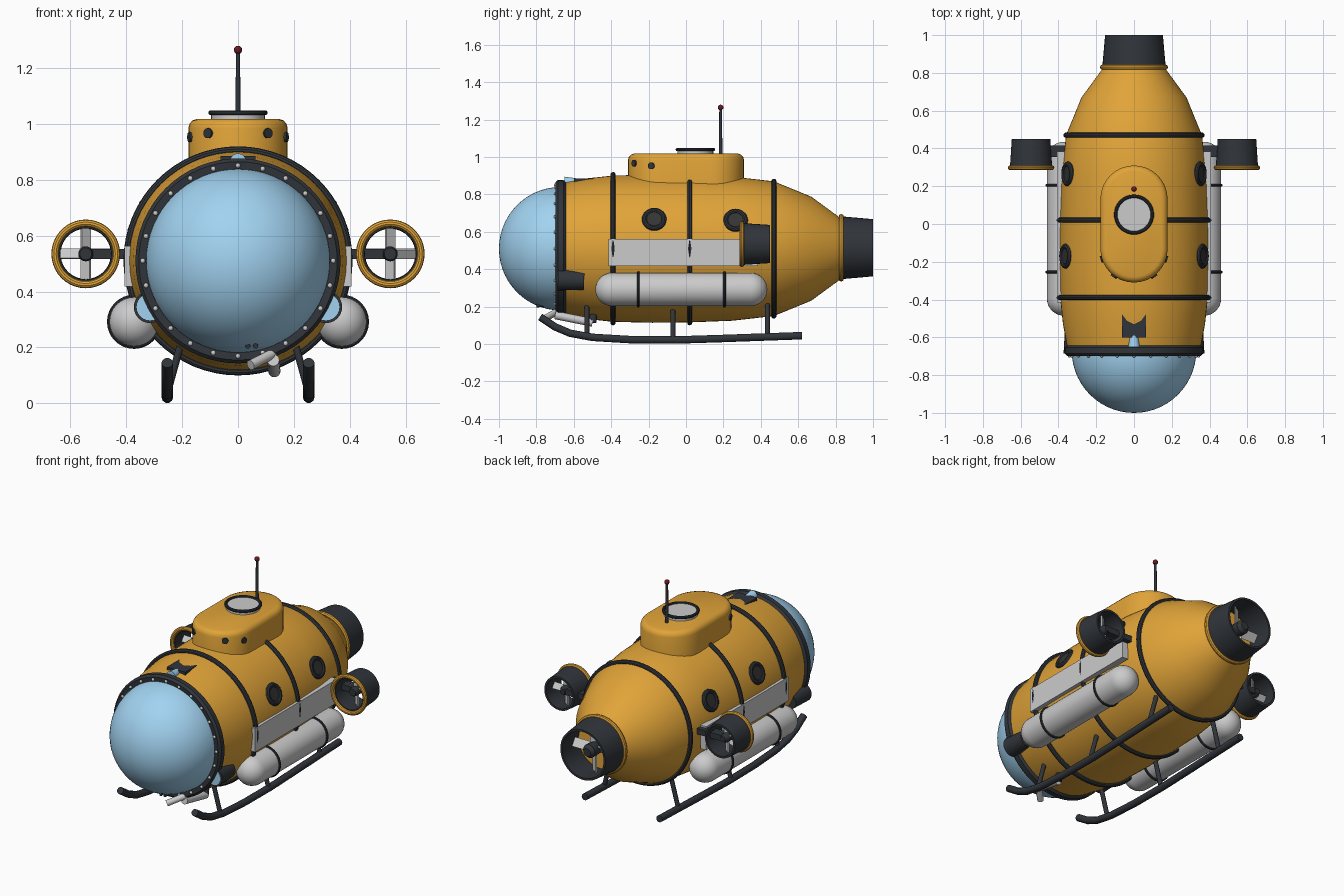
import bpy, bmesh
from math import sin, cos, pi, radians
from mathutils import Vector, Matrix

if "Cube" in bpy.data.objects:
    bpy.data.objects.remove(bpy.data.objects["Cube"])


def mat(name, c):
    m = bpy.data.materials.new(name)
    m.diffuse_color = (*c, 1)
    m.use_nodes = True
    m.node_tree.nodes["Principled BSDF"].inputs["Base Color"].default_value = m.diffuse_color
    return m


YELLOW = mat("yellow_paint", (0.75, 0.37, 0.04))
DARK = mat("dark_rubber", (0.03, 0.035, 0.042))
GLASS = mat("blue_glass", (0.36, 0.65, 0.88))
PANE = mat("dark_pane", (0.035, 0.035, 0.035))
RED = mat("red_lamp", (0.15, 0.01, 0.015))
CZ = 0.51  # hull axis height


def finish(name, bm, m=None):
    bmesh.ops.recalc_face_normals(bm, faces=bm.faces)
    me = bpy.data.meshes.new(name)
    bm.to_mesh(me)
    bm.free()
    ob = bpy.data.objects.new(name, me)
    bpy.context.collection.objects.link(ob)
    if m:
        me.materials.append(m)
    bpy.ops.object.select_all(action='DESELECT')
    ob.select_set(True)
    bpy.context.view_layer.objects.active = ob
    bpy.ops.object.shade_smooth_by_angle(angle=radians(35))
    return ob


def lathe(name, prof, m=None, at=(0, 0, 0), axis=(0, 1, 0), seg=48, closed=False):
    """Spin (radius, distance along axis) points around an axis through 'at'."""
    bm = bmesh.new()
    M = Matrix.Translation(at) @ Vector(axis).to_track_quat('Z', 'Y').to_matrix().to_4x4()
    rings = []
    for r, h in prof:
        if r == 0:
            rings.append([bm.verts.new(M @ Vector((0, 0, h)))] * seg)
        else:
            rings.append([bm.verts.new(M @ Vector((r * cos(2 * pi * i / seg), r * sin(2 * pi * i / seg), h)))
                          for i in range(seg)])
    pairs = list(zip(rings, rings[1:])) + ([(rings[-1], rings[0])] if closed else [])
    for a, b in pairs:
        for i in range(seg):
            j = (i + 1) % seg
            bm.faces.new(dict.fromkeys((a[i], a[j], b[j], b[i])))
    return finish(name, bm, m)


def ring(name, R, r, m, at, axis=(0, 1, 0), seg=48):
    prof = [(R + r * cos(k * pi / 5), r * sin(k * pi / 5)) for k in range(10)]
    return lathe(name, prof, m, at, axis, seg, True)


def rod(name, a, b, r1, m=None, r2=None, seg=16):
    d = Vector(b) - Vector(a)
    r2 = r1 if r2 is None else r2
    return lathe(name, [(0, 0), (r1, 0), (r2, d.length), (0, d.length)], m, a, d, seg)


def box(name, size, M, m=None):
    bm = bmesh.new()
    bmesh.ops.create_cube(bm, size=1, matrix=M @ Matrix.Diagonal((*size, 1)))
    return finish(name, bm, m)


def arc(r, c, a0, a1, n):
    return [(r * cos(radians(a0 + (a1 - a0) * i / n)), c + r * sin(radians(a0 + (a1 - a0) * i / n)))
            for i in range(n + 1)]


# hull, nose dome and bolted collar
hull = [(0, -0.67), (0.35, -0.67), (0.376, -0.53), (0.391, -0.39), (0.396, -0.18), (0.394, 0.02),
        (0.385, 0.25), (0.36, 0.47), (0.278, 0.67), (0.168, 0.82), (0, 0.82)]
lathe("hull", hull, YELLOW, (0, 0, CZ), seg=64)
dome = arc(0.33, -0.67, -90, 0, 14)
lathe("nose_dome", [(0, -1.0)] + dome[1:], GLASS, (0, 0, CZ), seg=64)
lathe("nose_collar", [(0.325, -0.695), (0.355, -0.698), (0.367, -0.685), (0.367, -0.655), (0.355, -0.642),
                      (0.325, -0.645)], DARK, (0, 0, CZ), seg=64, closed=True)
bm = bmesh.new()
for i in range(24):
    a = 2 * pi * i / 24
    bmesh.ops.create_uvsphere(bm, u_segments=10, v_segments=6, radius=0.009,
                              matrix=Matrix.Translation((0.341 * sin(a), -0.698, CZ + 0.341 * cos(a))))
finish("collar_bolts", bm)
for y, R in ((-0.39, 0.396), (0.02, 0.396), (0.47, 0.36)):
    ring("hull_band", R, 0.014, DARK, (0, y, CZ), seg=64)

# conning tower: extruded stadium with a rounded top
bm = bmesh.new()
rows = []
for inset, z in ((0, 0.8), (0, 0.985), (0.004, 1.0), (0.014, 1.012), (0.03, 1.018)):
    r, row = 0.178 - inset, []
    for c, a0 in ((0.132, 0), (-0.132, pi)):
        row += [bm.verts.new((r * cos(a0 + pi * k / 16), c + r * sin(a0 + pi * k / 16), z)) for k in range(17)]
    rows.append(row)
for a, b in zip(rows, rows[1:]):
    for i in range(34):
        j = (i + 1) % 34
        bm.faces.new((a[i], a[j], b[j], b[i]))
bm.faces.new(rows[0])
bm.faces.new(rows[-1])
finish("conning_tower", bm, YELLOW)
rod("hatch_lid", (0, 0.05, 1.0), (0, 0.05, 1.04), 0.096, seg=32)
ring("hatch_rim", 0.097, 0.009, DARK, (0, 0.05, 1.04), (0, 0, 1), 32)
rod("antenna_mast", (0, 0.185, 1.0), (0, 0.185, 1.26), 0.01, DARK, 0.007)
lathe("antenna_tip", [(0, -0.015)] + arc(0.015, 0, -90, 90, 8)[1:-1] + [(0, 0.015)], RED, (0, 0.185, 1.265), seg=16)


# ducted propeller: shroud, front lip, hub and four pitched blades
def thruster(name, x, z, y0, y1, r0, r1, lip, hub0, hub1, bw):
    at = (x, 0, z)
    lathe(name + "_duct", [(r0, y0), (r1, y1), (r1 - 0.012, y1), (r0 - 0.02, y0)], DARK, at, seg=40, closed=True)
    ring(name + "_lip", r0 - 0.002, lip, YELLOW, (x, y0, z), seg=40)
    h = 0.24 * r0
    lathe(name + "_hub", [(0, hub0), (h * 0.8, hub0), (h, hub0 + 0.015), (h, hub1 - 0.02), (h * 0.6, hub1),
                          (0, hub1)], DARK, at, seg=20)
    ym = (hub0 + hub1) / 2
    L = r0 * 0.84
    for k in range(4):
        M = (Matrix.Translation((x, ym, z)) @ Matrix.Rotation(k * pi / 2, 4, 'Y')
             @ Matrix.Translation((0, 0, L / 2)) @ Matrix.Rotation(radians(35), 4, 'Z'))
        box(name + "_blade", (bw, 0.008, L), M)


thruster("tail_thruster", 0, 0.515, 0.83, 1.0, 0.168, 0.153, 0.014, 0.81, 0.96, 0.055)

for s in (-1, 1):
    side = "right" if s > 0 else "left"
    # side thruster on a strut
    thruster(side + "_thruster", s * 0.545, 0.535, 0.298, 0.45, 0.112, 0.102, 0.013, 0.33, 0.42, 0.04)
    box(side + "_thruster_strut", (0.2, 0.06, 0.035), Matrix.Translation((s * 0.445, 0.385, 0.535)), DARK)
    # side panel
    box(side + "_panel", (0.04, 0.8, 0.145), Matrix.Translation((s * 0.387, -0.015, 0.49)))
    # portholes on the hull
    n = Vector((s * cos(radians(23.5)), 0, sin(radians(23.5))))
    for y, R in ((-0.17, 0.394), (0.265, 0.382)):
        p = Vector((0, y, CZ)) + n * R
        ring(side + "_porthole_rim", 0.052, 0.014, DARK, p, n, 28)
        rod(side + "_porthole_pane", p - n * 0.03, p + n * 0.006, 0.05, PANE, seg=28)
    # small ports on the tower front
    for x, y, z in ((0.105, -0.275, 0.967), (0.169, -0.185, 0.953)):
        d = Vector((s * x, y + 0.132, 0)).normalized()
        p = Vector((s * x, y, z))
        rod(side + "_tower_port", p - d * 0.02, p + d * 0.008, 0.018, DARK)
    # ballast tank with two bands
    tank = [(0, -0.485)] + arc(0.089, -0.396, -90, 0, 8)[1:] + arc(0.089, 0.346, 0, 90, 8)[:-1] + [(0, 0.435)]
    lathe(side + "_ballast_tank", tank, None, (s * 0.372, 0, 0.292), seg=32)
    for y in (-0.255, 0.205):
        ring(side + "_tank_band", 0.089, 0.008, DARK, (s * 0.372, y, 0.292), seg=32)
    # lower lamp
    rod(side + "_lamp", (s * 0.315, -0.685, 0.345), (s * 0.315, -0.545, 0.34), 0.058, DARK, 0.05, 24)
    rod(side + "_lamp_lens", (s * 0.315, -0.688, 0.345), (s * 0.315, -0.68, 0.345), 0.048, GLASS, seg=24)
    # skid runner and struts
    cu = bpy.data.curves.new(side + "_skid", 'CURVE')
    cu.dimensions = '3D'
    cu.bevel_depth, cu.bevel_resolution, cu.use_fill_caps = 0.021, 3, True
    path = [(-0.78, 0.145), (-0.70, 0.092), (-0.62, 0.058), (-0.5, 0.036), (-0.3, 0.024), (-0.05, 0.022),
            (0.2, 0.03), (0.62, 0.045)]
    sp = cu.splines.new('POLY')
    sp.points.add(len(path) - 1)
    for pt, (y, z) in zip(sp.points, path):
        pt.co = (s * 0.253, y, z, 1)
    cu.materials.append(DARK)
    bpy.context.collection.objects.link(bpy.data.objects.new(side + "_skid", cu))
    for y in (-0.53, -0.07, 0.435):
        rod(side + "_skid_strut", (s * 0.255, y, 0.03), (s * 0.2, y, 0.23), 0.013, DARK)

# top lamp sunk into the nose
box("top_lamp", (0.125, 0.12, 0.06), Matrix.Translation((0, -0.54, 0.856)), DARK)
rod("top_lamp_lens", (0, -0.65, 0.865), (0, -0.59, 0.865), 0.03, GLASS, 0.022)

# manipulator arm with claw fingers
rod("arm_upper", (0.13, -0.5, 0.115), (0.126, -0.70, 0.155), 0.022)
rod("arm_fore", (0.125, -0.68, 0.178), (0.045, -0.755, 0.137), 0.018)
rod("arm_mount", (0.13, -0.5, 0.115), (0.125, -0.49, 0.19), 0.02, DARK)
for x in (0.035, 0.063):
    rod("arm_finger", (x, -0.73, 0.21), (x, -0.80, 0.205), 0.009, DARK)
